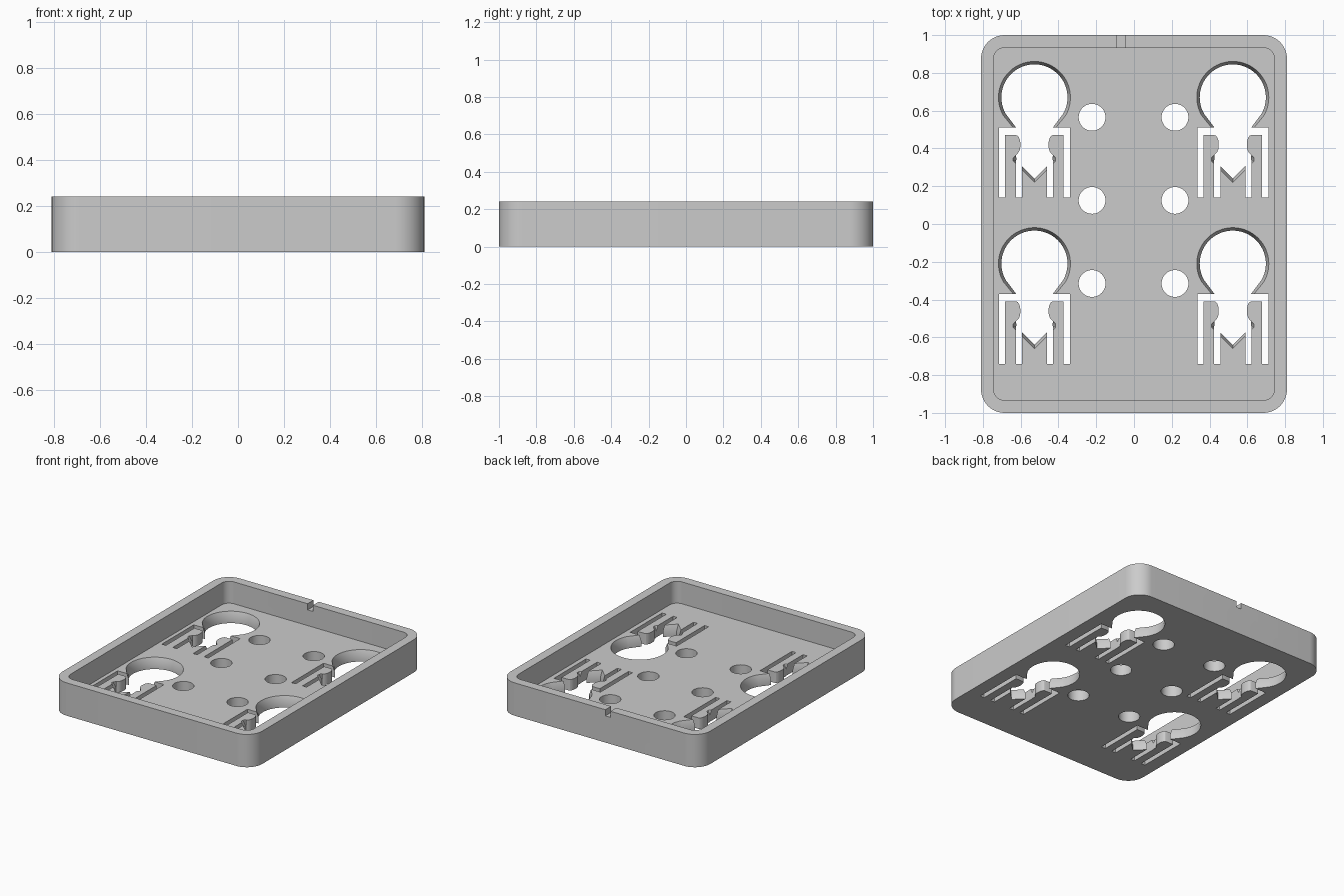
import bpy, bmesh
from math import sin, cos, radians

cube = bpy.data.objects.get("Cube")
if cube:
    bpy.data.objects.remove(cube)

HEIGHT, FLOOR, WALL = 0.24, 0.08, 0.067
HALF_X, HALF_Y = 0.81, 1.0

grey = bpy.data.materials.new("plain grey")
grey.use_nodes = True
grey.diffuse_color = (0.6, 0.6, 0.6, 1)
grey.node_tree.nodes["Principled BSDF"].inputs["Base Color"].default_value = (0.6, 0.6, 0.6, 1)


def arc(cx, cy, r, start, end, steps):
    angles = [radians(start + (end - start) * i / steps) for i in range(steps + 1)]
    return [(cx + r * cos(a), cy + r * sin(a)) for a in angles]


def rounded_rect(hx, hy, r):
    pts = []
    for sx, sy, a in ((1, 1, 0), (-1, 1, 90), (-1, -1, 180), (1, -1, 270)):
        pts += arc(sx * (hx - r), sy * (hy - r), r, a, a + 90, 12)
    return pts


def rect(x0, y0, x1, y1):
    return [(x0, y0), (x1, y0), (x1, y1), (x0, y1)]


def shift(pts, dx, dy):
    return [(x + dx, y + dy) for x, y in pts]


def loft(bm, sections):
    """Closed solid through matching outlines, given as (z, points)."""
    rings = [[bm.verts.new((x, y, z)) for x, y in pts] for z, pts in sections]
    bm.faces.new(rings[0][::-1])
    bm.faces.new(rings[-1])
    for low, high in zip(rings, rings[1:]):
        for i in range(len(low)):
            j = (i + 1) % len(low)
            bm.faces.new((low[i], low[j], high[j], high[i]))


def make(name, solids):
    bm = bmesh.new()
    for sections in solids:
        loft(bm, sections)
    bmesh.ops.recalc_face_normals(bm, faces=bm.faces)
    mesh = bpy.data.meshes.new(name)
    bm.to_mesh(mesh)
    bm.free()
    mesh.materials.append(grey)
    obj = bpy.data.objects.new(name, mesh)
    bpy.context.collection.objects.link(obj)
    return obj


def prism(pts, z0=-0.05, z1=0.15):
    return [(z0, pts), (z1, pts)]


def keyhole(r, neck, tail, tip):
    """Round opening, neck, two clip bumps and a pointed end."""
    side = [(neck, -0.16), (0.097, -0.2)]
    side += [(0.097 - 0.023 * sin(radians(a)), -0.25 + 0.05 * cos(radians(a)))
             for a in range(20, 180, 20)]
    side += [(0.098, -0.305), (tail, -0.32), (tail, tip + tail)]
    left = [(-x, y) for x, y in side]
    return arc(0, 0, r, -30, 210, 56) + left + [(0, tip)] + side[::-1]


# Positions of the four mounts
mounts = [(x, y) for x in (-0.527, 0.523) for y in (0.67, -0.21)]

# Tray body and its cavity
tray = make("tray", [prism(rounded_rect(HALF_X, HALF_Y, 0.125), 0, HEIGHT)])
cavity = make("cavity_cutter", [prism(
    rounded_rect(HALF_X - WALL, HALF_Y - WALL, 0.058), FLOOR, HEIGHT + 0.1)])

# Chamfered keyholes
narrow = keyhole(0.175, 0.097, 0.096, -0.43)
wide = keyhole(0.191, 0.113, 0.113, -0.45)
keyholes = make("keyhole_cutter", [
    [(-0.05, shift(narrow, x, y)), (FLOOR / 2, shift(narrow, x, y)),
     (FLOOR + 0.001, shift(wide, x, y))] for x, y in mounts])

# Slots that free the spring clips
bridge = [(-0.188, -0.16), (-0.188, -0.53), (-0.155, -0.53), (-0.155, -0.2)]
bridge += [(-x, y) for x, y in bridge[::-1]]
inner_left = rect(-0.0985, -0.53, -0.066, -0.33)
inner_right = rect(0.066, -0.53, 0.0985, -0.33)
slots = make("slot_cutter", [prism(shift(p, x, y)) for x, y in mounts
                             for p in (bridge, inner_left, inner_right)])

# Round holes and the rim notch
holes = [prism(arc(x, y, 0.071, 0, 352.5, 47))
         for x in (-0.222, 0.217) for y in (0.565, 0.125, -0.315)]
notch = prism(rect(-0.09, 0.9, -0.048, 1.1), HEIGHT - 0.045, HEIGHT + 0.1)
drills = make("hole_and_notch_cutter", holes + [notch])

# Cut everything out, then discard the cutters
cutters = [cavity, keyholes, slots, drills]
for cutter in cutters:
    cutter.hide_render = True
    mod = tray.modifiers.new(cutter.name, 'BOOLEAN')
    mod.operation = 'DIFFERENCE'
    mod.solver = 'EXACT'
    mod.object = cutter
bpy.context.view_layer.update()
graph = bpy.context.evaluated_depsgraph_get()
result = bpy.data.meshes.new_from_object(tray.evaluated_get(graph))
tray.modifiers.clear()
tray.data = result
for cutter in cutters:
    bpy.data.objects.remove(cutter)

# Smooth the rounded walls, keep edges sharp
bpy.ops.object.select_all(action='DESELECT')
tray.select_set(True)
bpy.context.view_layer.objects.active = tray
bpy.ops.object.shade_smooth_by_angle(angle=radians(25))
